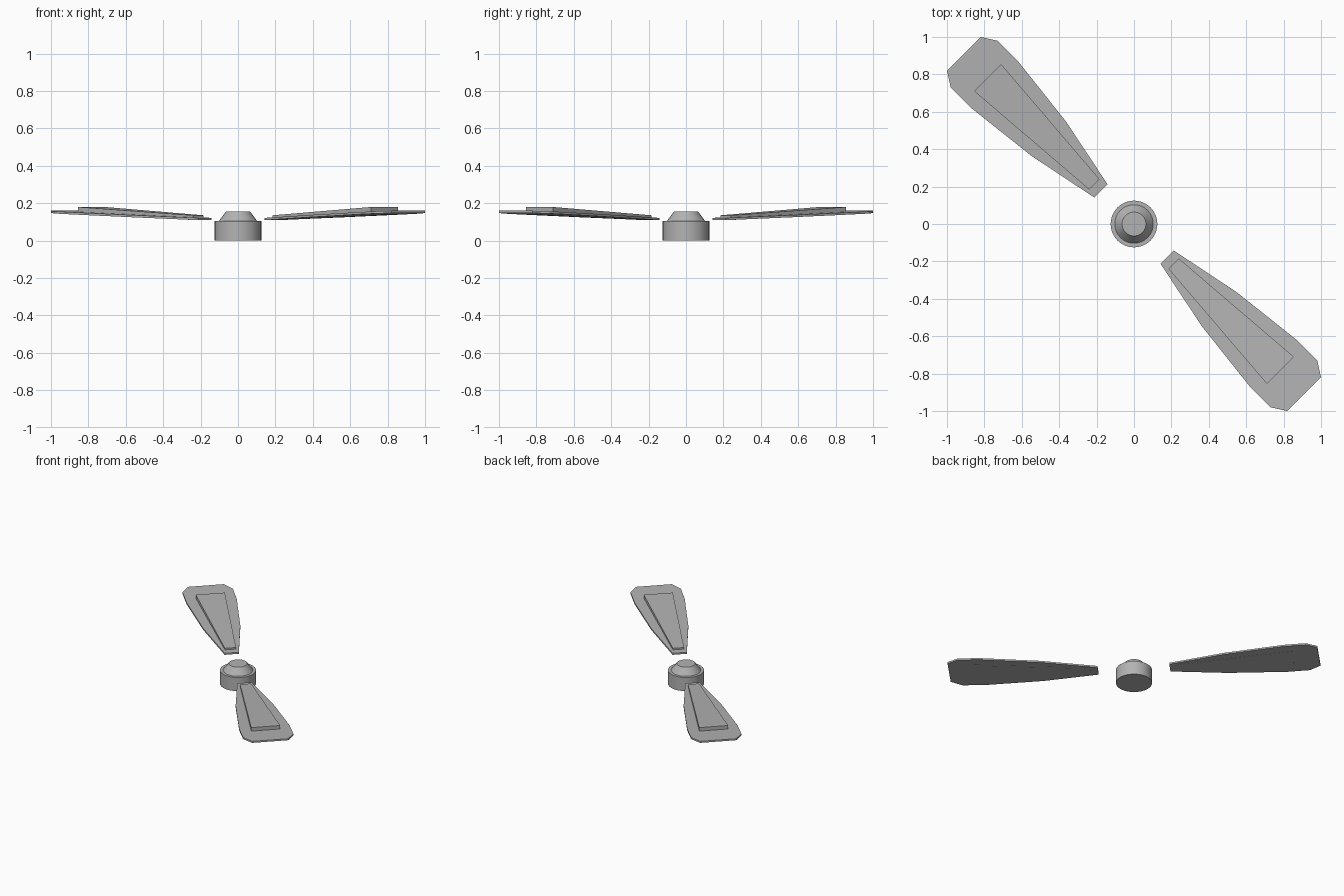
import bpy, bmesh, math
from mathutils import Matrix

cube = bpy.data.objects.get("Cube")
if cube:
    bpy.data.objects.remove(cube)

GREY = (0.45, 0.45, 0.45, 1)
grey = bpy.data.materials.new("plain grey")
grey.use_nodes = True
grey.diffuse_color = GREY
grey.node_tree.nodes["Principled BSDF"].inputs["Base Color"].default_value = GREY


def add_object(name, bm, smooth=False):
    bmesh.ops.recalc_face_normals(bm, faces=bm.faces)
    mesh = bpy.data.meshes.new(name)
    bm.to_mesh(mesh)
    bm.free()
    mesh.materials.append(grey)
    obj = bpy.data.objects.new(name, mesh)
    bpy.context.collection.objects.link(obj)
    if smooth:
        bpy.ops.object.select_all(action="DESELECT")
        obj.select_set(True)
        bpy.context.view_layer.objects.active = obj
        bpy.ops.object.shade_smooth_by_angle(angle=math.radians(30))
    return obj


def frustum(name, r_low, r_high, z_low, z_high):
    bm = bmesh.new()
    bmesh.ops.create_cone(bm, cap_ends=True, segments=32, radius1=r_low, radius2=r_high,
                          depth=z_high - z_low,
                          matrix=Matrix.Translation((0, 0, (z_low + z_high) / 2)))
    add_object(name, bm, smooth=True)


def underside(r):
    """Height of the sloping blade underside at distance r from the axis."""
    return 0.109 + 0.037 * (r - 0.25)


def slab(name, half_outline, bottom, top, angle):
    """Solid from a mirrored (radius, half width) outline between two height functions."""
    outline = half_outline + [(r, -w) for r, w in reversed(half_outline)]
    bm = bmesh.new()
    low = [bm.verts.new((r, w, bottom(r))) for r, w in outline]
    high = [bm.verts.new((r, w, top(r))) for r, w in outline]
    bm.faces.new(low)
    bm.faces.new(high)
    for i in range(len(outline)):
        j = (i + 1) % len(outline)
        bm.faces.new((low[i], low[j], high[j], high[i]))
    bmesh.ops.rotate(bm, verts=bm.verts, matrix=Matrix.Rotation(angle, 3, "Z"))
    add_object(name, bm)


# Hub: round body with a tapered cap
frustum("hub_body", 0.125, 0.125, 0, 0.104)
frustum("hub_cap", 0.103, 0.064, 0.104, 0.155)

# Two opposite blades, each with a raised panel that thickens outwards
BLADE = [(0.25, 0.05), (0.643, 0.13), (1.054, 0.177), (1.209, 0.177), (1.287, 0.127)]
PANEL = [(0.30, 0.039), (1.107, 0.102)]
for side, degrees in (("front", -45), ("back", 135)):
    angle = math.radians(degrees)
    slab(side + "_blade", BLADE, underside, lambda r: underside(r) + 0.012, angle)
    slab(side + "_blade_panel", PANEL, lambda r: underside(r) - 0.001,
         lambda r: 0.135 + 0.055 * (r - 0.30), angle)
